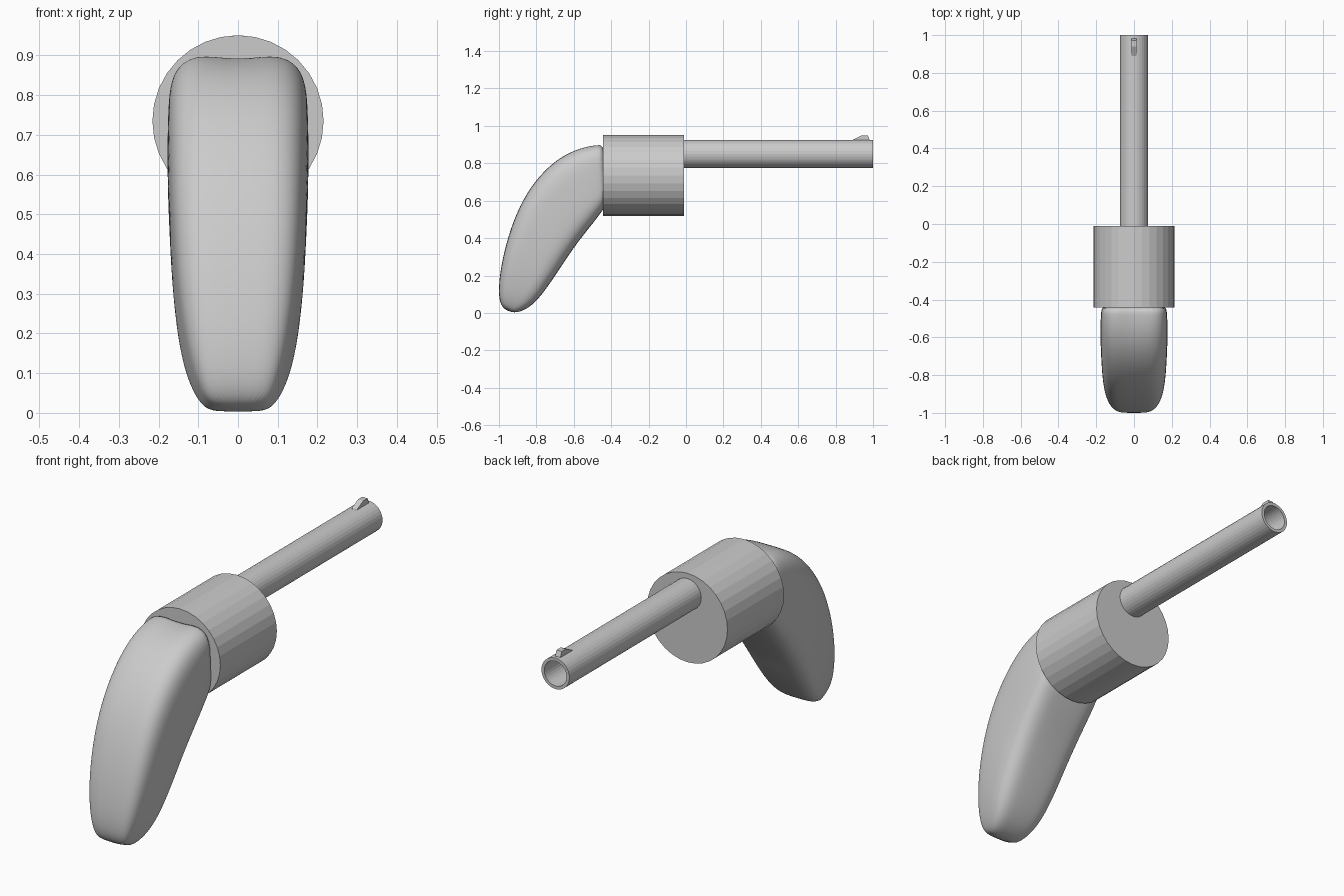
import bpy, bmesh, math
from mathutils import Vector

if "Cube" in bpy.data.objects:
    bpy.data.objects.remove(bpy.data.objects["Cube"])

SIDES = 32


def finish(name, bm):
    bmesh.ops.recalc_face_normals(bm, faces=bm.faces)
    mesh = bpy.data.meshes.new(name)
    bm.to_mesh(mesh)
    bm.free()
    obj = bpy.data.objects.new(name, mesh)
    bpy.context.collection.objects.link(obj)
    return obj


def loft(name, rings):
    """Join rings of points with quads and cap both ends."""
    bm = bmesh.new()
    rows = [[bm.verts.new(p) for p in ring] for ring in rings]
    n = len(rows[0])
    for a, b in zip(rows, rows[1:]):
        for i in range(n):
            j = (i + 1) % n
            bm.faces.new((a[i], a[j], b[j], b[i]))
    bm.faces.new(rows[0])
    bm.faces.new(rows[-1])
    return finish(name, bm)


def turned(name, profile, z):
    """Turn (radius, y) points about an axis along y at height z."""
    angles = [2 * math.pi * i / SIDES for i in range(SIDES)]
    return loft(name, [[(r * math.sin(a), y, z + r * math.cos(a)) for a in angles]
                       for r, y in profile])


# Main drum
turned("drum", [(0.2155, -0.443), (0.2155, -0.01)], 0.735)

# Hollow barrel
turned("barrel", [(0.075, -0.01), (0.075, 1.0), (0.06, 1.0), (0.06, 0.0)], 0.85)

# Front sight wedge
outline = [(0.89, 0.915), (0.89, 0.925), (0.94, 0.95), (0.972, 0.95),
           (0.982, 0.925), (0.982, 0.915)]
loft("front_sight", [[(x, y, z) for y, z in outline] for x in (-0.014, 0.014)])

# Curved grip: outer y, z, inner y, z, half width, top groove depth
sections = [
    (-0.430, 0.903, -0.425, 0.580, 0.165, 0.014),
    (-0.470, 0.905, -0.447, 0.545, 0.175, 0.014),
    (-0.560, 0.890, -0.505, 0.470, 0.178, 0.008),
    (-0.670, 0.838, -0.565, 0.395, 0.178, 0),
    (-0.780, 0.742, -0.625, 0.312, 0.174, 0),
    (-0.873, 0.610, -0.680, 0.228, 0.169, 0),
    (-0.938, 0.455, -0.737, 0.143, 0.159, 0),
    (-0.980, 0.300, -0.790, 0.073, 0.143, 0),
    (-1.002, 0.160, -0.840, 0.028, 0.119, 0),
    (-1.000, 0.065, -0.890, 0.004, 0.092, 0),
    (-0.975, 0.020, -0.930, 0.002, 0.065, 0),
]


def power(v):
    return math.copysign(abs(v) ** 0.5, v)


rings = []
for oy, oz, iy, iz, half, groove in sections:
    outer, inner = Vector((0, oy, oz)), Vector((0, iy, iz))
    mid, arm = (outer + inner) / 2, (outer - inner) / 2
    ring = []
    for i in range(SIDES):
        a = 2 * math.pi * i / SIDES
        x, v = half * power(math.sin(a)), power(math.cos(a))
        p = mid + arm * v + Vector((x, 0, 0))
        if v > 0:
            p.z -= groove * math.exp(-(x / 0.06) ** 2) * v
        ring.append(p)
    rings.append(ring)

grip = loft("grip", rings)
sub = grip.modifiers.new("smooth", "SUBSURF")
sub.levels = sub.render_levels = 2
grip.data.polygons.foreach_set("use_smooth", [True] * len(grip.data.polygons))
